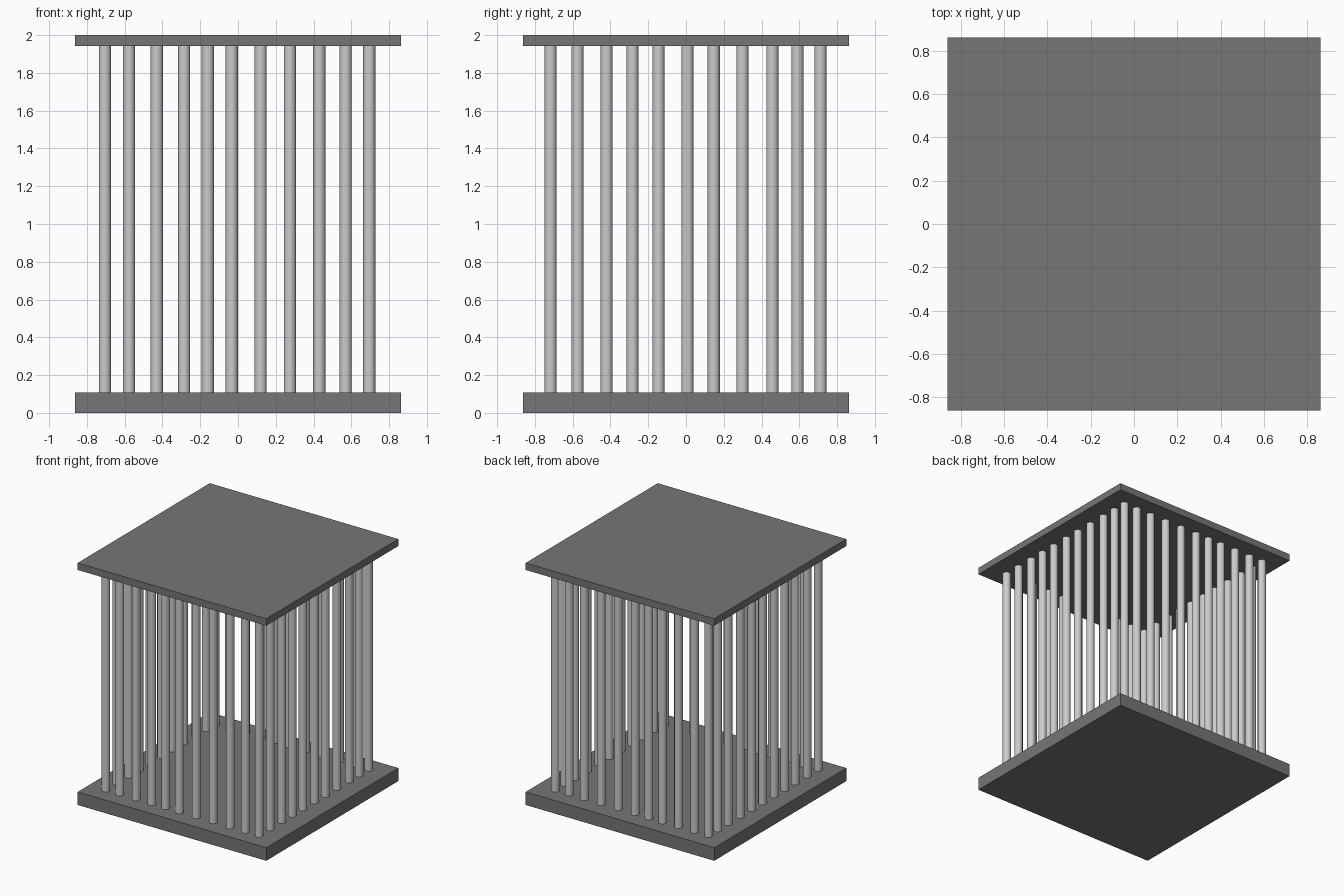
import bpy

if "Cube" in bpy.data.objects:
    bpy.data.objects.remove(bpy.data.objects["Cube"])

HALF = 0.862          # half width of the plates
BASE_TOP = 0.108
ROOF_BOTTOM = 1.942
BAR_RADIUS = 0.032

# Slightly irregular bar spacing along each pair of sides
XS = [-0.705, -0.577, -0.43, -0.285, -0.16, -0.033, 0.12, 0.275, 0.43, 0.57, 0.695]
YS = [-0.717, -0.574, -0.42, -0.283, -0.145, 0.008, 0.147, 0.299, 0.457, 0.59, 0.712]

dark = bpy.data.materials.new("dark_metal")
dark.diffuse_color = (0.18, 0.18, 0.18, 1)
dark.use_nodes = True
dark.node_tree.nodes["Principled BSDF"].inputs["Base Color"].default_value = dark.diffuse_color


def plate(name, z0, z1):
    bpy.ops.mesh.primitive_cube_add(size=1, location=(0, 0, (z0 + z1) / 2))
    ob = bpy.context.object
    ob.name = name
    ob.scale = (2 * HALF, 2 * HALF, z1 - z0)
    bpy.ops.object.transform_apply(location=False, rotation=False, scale=True)
    ob.data.materials.append(dark)


# Base and roof plates
plate("base_plate", 0, BASE_TOP)
plate("roof_plate", ROOF_BOTTOM, 2)

# One smooth bar mesh shared by every bar
bpy.ops.mesh.primitive_cylinder_add(
    vertices=24, radius=BAR_RADIUS, depth=ROOF_BOTTOM - BASE_TOP)
first = bpy.context.object
bpy.ops.object.shade_smooth_by_angle()
bar_mesh = first.data
bar_mesh.name = "bar"
bpy.data.objects.remove(first)


def bar(name, x, y):
    ob = bpy.data.objects.new(name, bar_mesh)
    ob.location = (x, y, (BASE_TOP + ROOF_BOTTOM) / 2)
    bpy.context.collection.objects.link(ob)


# Front and back rows, corners included
for i, x in enumerate(XS, 1):
    bar(f"front_bar_{i}", x, YS[0])
    bar(f"back_bar_{i}", x, YS[-1])

# Left and right rows between the corners
for i, y in enumerate(YS[1:-1], 1):
    bar(f"left_bar_{i}", XS[0], y)
    bar(f"right_bar_{i}", XS[-1], y)
